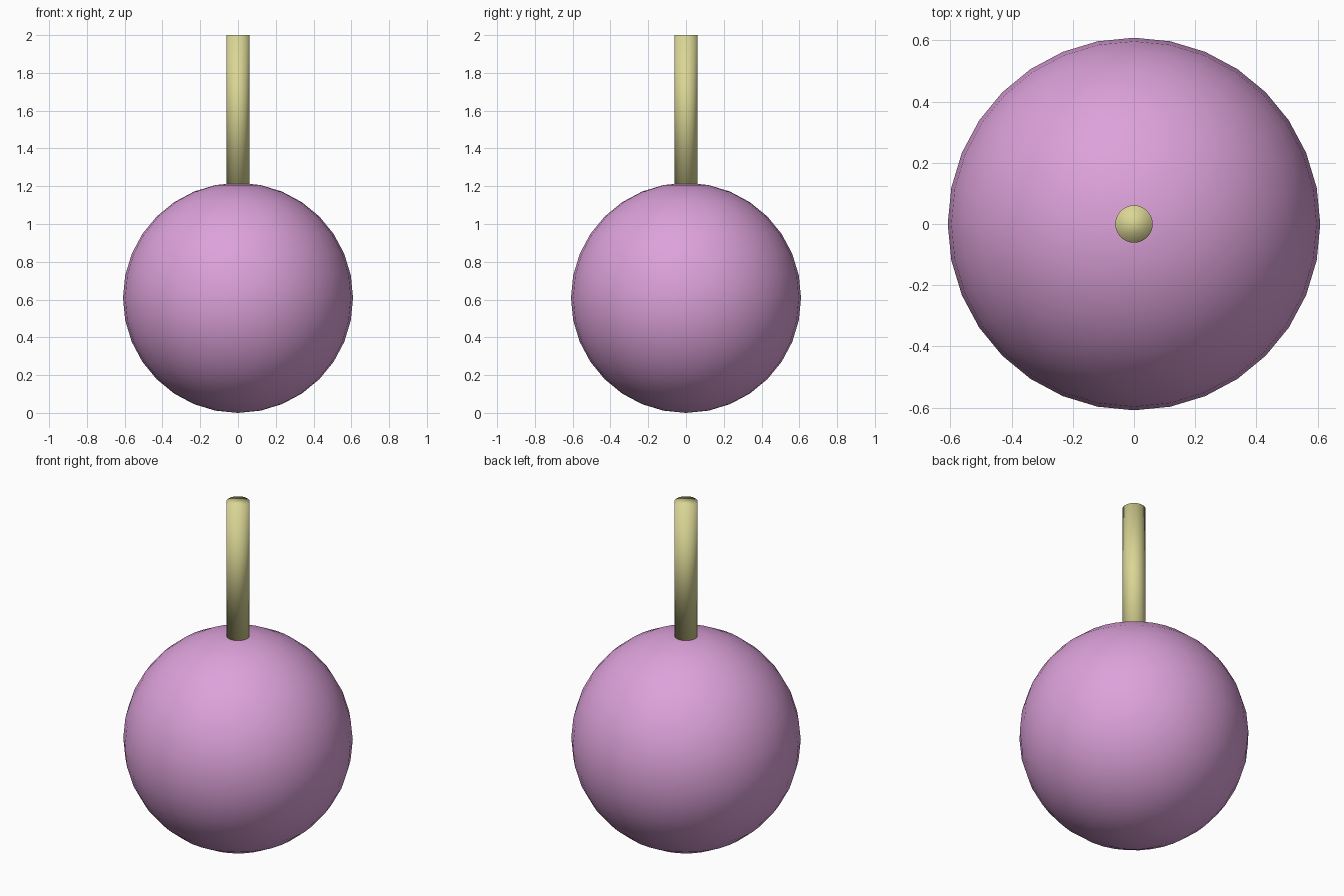
import bpy

if "Cube" in bpy.data.objects:
    bpy.data.objects.remove(bpy.data.objects["Cube"])

R = 0.609          # ball radius
STEM_R = 0.061     # stem radius
STEM_BOTTOM, STEM_TOP = 1.205, 2.0


def finish(name, color):
    """Name the active object, smooth it and give it a colour."""
    obj = bpy.context.object
    obj.name = name
    bpy.ops.object.shade_smooth()
    mat = bpy.data.materials.new(name + "_material")
    mat.diffuse_color = color
    mat.use_nodes = True
    mat.node_tree.nodes["Principled BSDF"].inputs["Base Color"].default_value = mat.diffuse_color
    obj.data.materials.append(mat)
    return obj


# Round ball resting on the ground
bpy.ops.mesh.primitive_uv_sphere_add(segments=32, ring_count=16, radius=R,
                                     location=(0, 0, R))
finish("ball", (0.72, 0.36, 0.70, 1))

# Thin upright stick set into the top of the ball
bpy.ops.mesh.primitive_cylinder_add(vertices=32, radius=STEM_R,
                                    depth=STEM_TOP - STEM_BOTTOM,
                                    location=(0, 0, (STEM_TOP + STEM_BOTTOM) / 2))
finish("stick", (0.70, 0.67, 0.30, 1))
